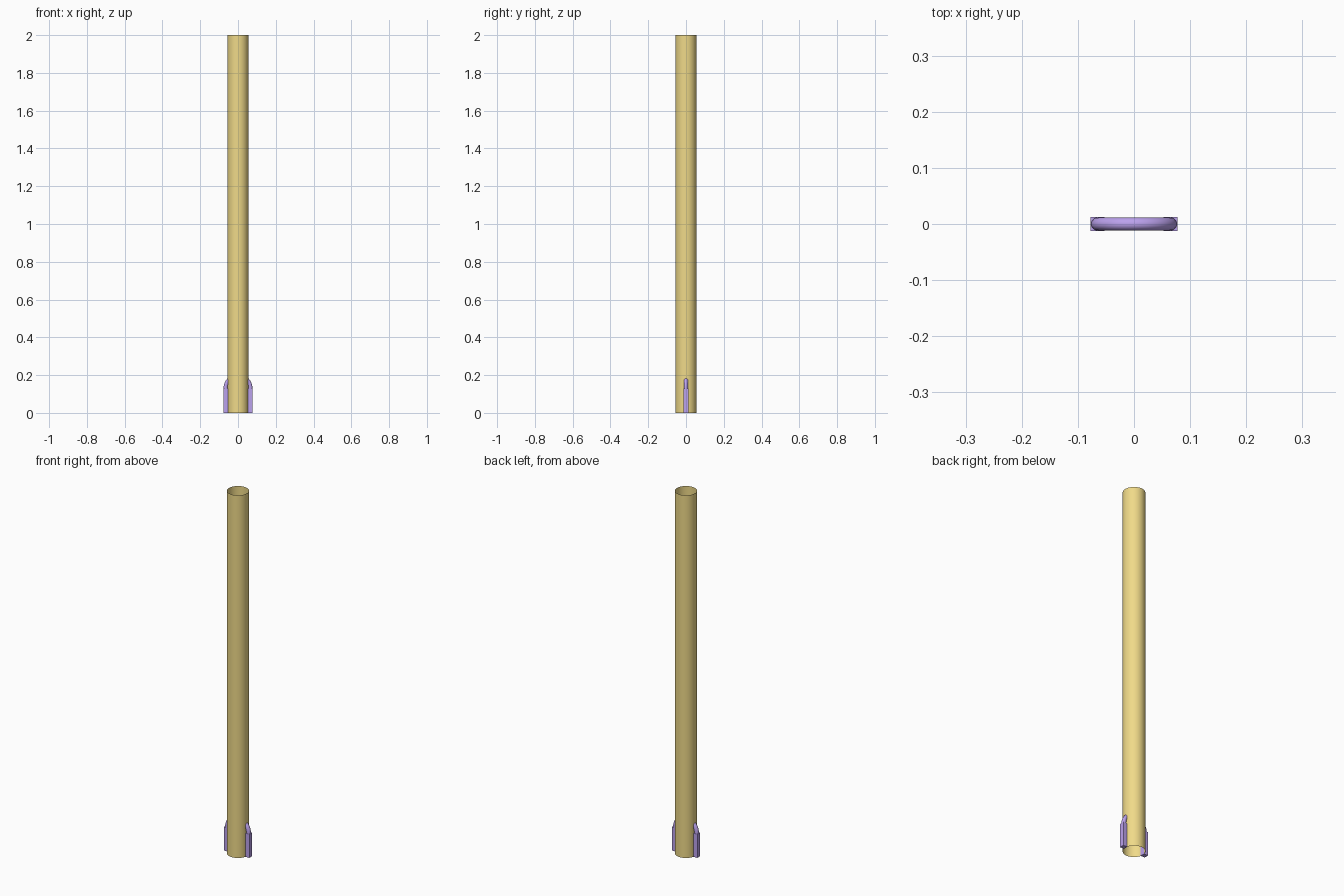
import bpy, bmesh
from math import sin, cos, pi

if "Cube" in bpy.data.objects:
    bpy.data.objects.remove(bpy.data.objects["Cube"])

TUBE_R, TUBE_H = 0.055, 2.0
LEG_H, LEG_W = 0.13, 0.025
ARCH_R, ARCH_r = 0.065, 0.0115


def material(name, color):
    m = bpy.data.materials.new(name)
    m.diffuse_color = color
    m.use_nodes = True
    m.node_tree.nodes["Principled BSDF"].inputs["Base Color"].default_value = m.diffuse_color
    return m


def make(name, bm, mat, smooth):
    me = bpy.data.meshes.new(name)
    bm.to_mesh(me)
    bm.free()
    ob = bpy.data.objects.new(name, me)
    bpy.context.collection.objects.link(ob)
    me.materials.append(mat)
    for p in me.polygons:
        p.use_smooth = smooth
    return ob


yellow = material("yellow", (0.87, 0.70, 0.25, 1))
purple = material("purple", (0.50, 0.36, 0.85, 1))

# Open thin-walled tube
bm = bmesh.new()
bmesh.ops.create_cone(bm, cap_ends=False, segments=48, radius1=TUBE_R,
                      radius2=TUBE_R, depth=TUBE_H)
bmesh.ops.translate(bm, verts=bm.verts, vec=(0, 0, TUBE_H / 2))
make("tube", bm, yellow, True)

# Square legs on either side, poking through the wall
for side, name in ((-1, "left_leg"), (1, "right_leg")):
    bm = bmesh.new()
    bmesh.ops.create_cube(bm, size=1)
    bmesh.ops.scale(bm, verts=bm.verts, vec=(LEG_W, LEG_W, LEG_H))
    bmesh.ops.translate(bm, verts=bm.verts, vec=(side * ARCH_R, 0, LEG_H / 2))
    make(name, bm, purple, False)

# Half-ring arch joining the legs through the tube
bm = bmesh.new()
N, M = 32, 20
rings = []
for i in range(N + 1):
    a = pi * i / N
    ring = []
    for j in range(M):
        b = 2 * pi * j / M
        r = ARCH_R + ARCH_r * cos(b)
        ring.append(bm.verts.new((r * cos(a), ARCH_r * sin(b), LEG_H + r * sin(a))))
    rings.append(ring)
for r0, r1 in zip(rings, rings[1:]):
    for j in range(M):
        k = (j + 1) % M
        bm.faces.new((r0[j], r0[k], r1[k], r1[j]))
bmesh.ops.recalc_face_normals(bm, faces=bm.faces)
make("arch", bm, purple, True)
